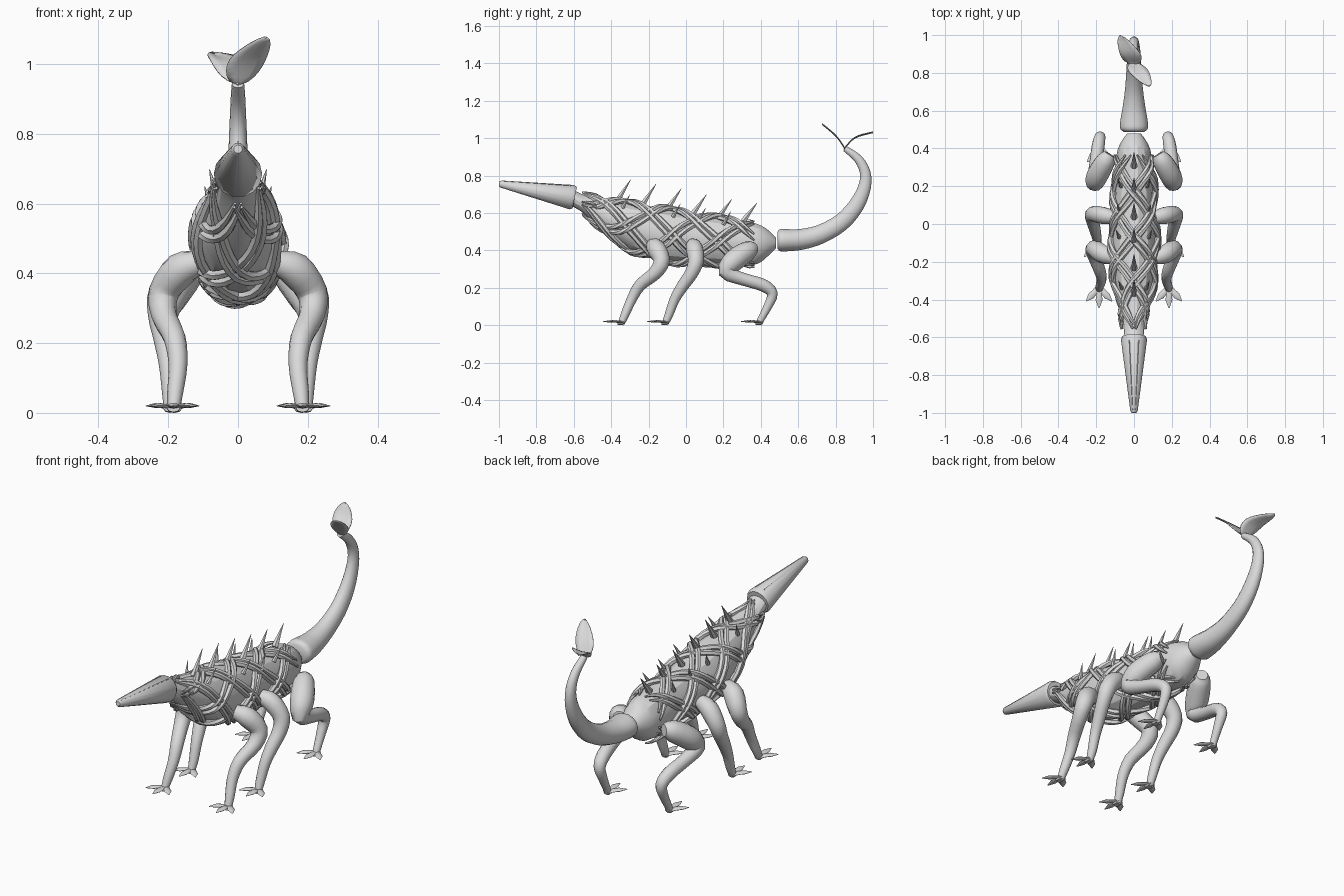
import bpy, math
from mathutils import Vector

if "Cube" in bpy.data.objects:
    bpy.data.objects.remove(bpy.data.objects["Cube"], do_unlink=True)

grey = bpy.data.materials.new("Pale grey")
grey.use_nodes = True
grey.diffuse_color = (0.7, 0.7, 0.7, 1)
grey.node_tree.nodes["Principled BSDF"].inputs["Base Color"].default_value = grey.diffuse_color


def add_mesh(name, verts, faces, angle=40):
    mesh = bpy.data.meshes.new(name)
    mesh.from_pydata(verts, [], faces)
    mesh.materials.append(grey)
    obj = bpy.data.objects.new(name, mesh)
    bpy.context.collection.objects.link(obj)
    bpy.ops.object.select_all(action='DESELECT')
    obj.select_set(True)
    bpy.context.view_layer.objects.active = obj
    bpy.ops.object.mode_set(mode='EDIT')
    bpy.ops.mesh.select_all(action='SELECT')
    bpy.ops.mesh.normals_make_consistent(inside=False)
    bpy.ops.object.mode_set(mode='OBJECT')
    bpy.ops.object.shade_smooth_by_angle(angle=math.radians(angle))
    return obj


def skin(name, rings, angle=40):
    """Bridge a list of equal rings and cap both ends."""
    n = len(rings[0])
    verts = [v for ring in rings for v in ring]
    faces = [(i * n + k, i * n + (k + 1) % n, (i + 1) * n + (k + 1) % n, (i + 1) * n + k)
             for i in range(len(rings) - 1) for k in range(n)]
    faces += [tuple(range(n)), tuple(range(len(verts) - n, len(verts)))]
    return add_mesh(name, verts, faces, angle)


def smooth(points, steps):
    """Catmull-Rom through tuples of any length."""
    p = [points[0]] + list(points) + [points[-1]]
    out = []
    for i in range(1, len(p) - 2):
        for s in range(steps):
            t = s / steps
            out.append(tuple(
                b + 0.5 * t * (c - a + t * (2 * a - 5 * b + 4 * c - d + t * (3 * (b - c) + d - a)))
                for a, b, c, d in zip(*p[i - 1:i + 3])))
    return out + [tuple(points[-1])]


def tube(name, stations, sides=10, wide=1.0, side_axis=(1, 0, 0), angle=40):
    """Tube through (x, y, z, radius) stations; an optional fifth value is the width factor."""
    pts = [Vector(s[:3]) for s in stations]
    rings = []
    for i, p in enumerate(pts):
        tangent = (pts[min(i + 1, len(pts) - 1)] - pts[max(i - 1, 0)]).normalized()
        u = Vector(side_axis)
        u = (u - tangent * u.dot(tangent)).normalized()
        v = tangent.cross(u)
        r = stations[i][3]
        w = stations[i][4] if len(stations[i]) > 4 else wide
        rings.append([p + r * (u * w * math.cos(a) + v * math.sin(a))
                      for a in (2 * math.pi * k / sides for k in range(sides))])
    return skin(name, rings, angle)


# Body stations: y, top, bottom, half width
body_stations = smooth([(-0.61, 0.73, 0.635, 0.05), (-0.55, 0.70, 0.60, 0.055),
                        (-0.45, 0.675, 0.51, 0.07), (-0.3, 0.65, 0.405, 0.105),
                        (-0.15, 0.63, 0.35, 0.12), (0.0, 0.60, 0.335, 0.113),
                        (0.15, 0.575, 0.33, 0.105), (0.28, 0.56, 0.32, 0.1),
                        (0.38, 0.545, 0.325, 0.09), (0.44, 0.51, 0.37, 0.065),
                        (0.48, 0.47, 0.41, 0.035)], 3)


def body_point(y, a, lift=0.0):
    for s, e in zip(body_stations, body_stations[1:]):
        if y <= e[0]:
            break
    t = (y - s[0]) / (e[0] - s[0])
    top, bottom, half = (s[i] + t * (e[i] - s[i]) for i in (1, 2, 3))
    return Vector(((half + lift) * math.cos(a), y,
                   (top + bottom) / 2 + ((top - bottom) / 2 + lift) * math.sin(a)))


skin("body", [[body_point(s[0], 2 * math.pi * k / 14) for k in range(14)]
              for s in body_stations], 25)

# Long tapered snout with a rounded nose and a collar
tube("snout", [(0, -1.0, 0.756, 0.012), (0, -0.99, 0.755, 0.019),
               (0, -0.61, 0.685, 0.068), (0, -0.595, 0.682, 0.06)], 14, 1.02)
for x, side in ((-1, "right"), (1, "left")):
    tube(side + "_snout_seam", [(x * 0.008, -0.985, 0.772, 0.002),
                                (x * 0.026, -0.615, 0.748, 0.003)], 4)

# Tail, starting with a blunt wide end and narrowing sideways
tube("tail", smooth([(0, 0.488, 0.455, 0.045, 1.2), (0, 0.505, 0.455, 0.061, 1.2),
                     (0, 0.55, 0.455, 0.06, 1.2), (0, 0.62, 0.46, 0.057, 1.05),
                     (0, 0.72, 0.487, 0.052, 0.9), (0, 0.83, 0.55, 0.048, 0.82),
                     (0, 0.91, 0.64, 0.043, 0.8), (0, 0.955, 0.74, 0.035, 0.8),
                     (0, 0.957, 0.82, 0.029, 0.85), (0, 0.92, 0.89, 0.024, 0.9),
                     (0, 0.85, 0.945, 0.016, 1.1)], 3), 14)


# Curved leaves at the tail tip
def leaf(name, spine, width):
    line = smooth(spine, 5)
    verts, faces = [], []
    for i, (x, y, z) in enumerate(line):
        t = i / (len(line) - 1)
        half = width * math.sin(math.pi * t ** 0.85) ** 0.8 if 0 < t < 1 else 0.002
        verts += [(x + half * k, y, z - 0.006 * (1 - abs(k))) for k in (-1, -0.5, 0, 0.5, 1)]
    for i in range(len(line) - 1):
        for k in range(4):
            a = i * 5 + k
            faces.append((a, a + 1, a + 6, a + 5))
    obj = add_mesh(name, verts, faces)
    solid = obj.modifiers.new("Thickness", 'SOLIDIFY')
    solid.thickness = 0.004


leaf("front_leaf", [(0, 0.855, 0.943), (0.028, 0.805, 1.015), (0.08, 0.73, 1.08)], 0.052)
leaf("back_leaf", [(0, 0.845, 0.943), (-0.022, 0.905, 1.005), (-0.073, 1.0, 1.033)], 0.055)

# Woven vines, paired strands winding both ways round the body
count, steps = 4, 36
for turn in (1, -1):
    for n in range(count):
        for pair in (-1, 1):
            path = []
            for i in range(steps + 1):
                t = i / steps
                a = math.pi / 2 + turn * (2 * math.pi * (n / count + 0.95 * t) + 0.15 * pair)
                weave = 0.009 + 0.006 * turn * math.sin(2 * math.pi * count * t + n)
                radius = 0.0145 * min(1, 0.3 + 8 * min(t, 1 - t))
                path.append((*body_point(-0.555 + 0.92 * t, a, weave), radius))
            tube("vine", path, 6, 1.0, (0, 1, 0), 50)

# Thorns: a tall row on the ridge and smaller rows on each side
for i in range(6):
    y = -0.37 + 0.135 * i
    length = 0.135 - 0.005 * i
    base = body_point(y, math.pi / 2)
    tip = base + Vector((0, 0.075, length * 0.88))
    tube("ridge_thorn", [(*base, 0.018), (*tip, 0.001)], 6)
    if i % 2 == 0 or i == 3:
        for angle in (0.27, 0.73):
            base = body_point(y + 0.03, math.pi * angle)
            tip = base + Vector((math.copysign(0.018, base.x), 0.04, 0.07))
            tube("side_thorn", [(*base, 0.012), (*tip, 0.001)], 6)

# Legs as (x, y, z, radius) paths on the left, mirrored to the right
front = [(0.11, -0.18, 0.43, 0.035), (0.165, -0.16, 0.41, 0.05), (0.212, -0.13, 0.345, 0.044),
         (0.212, -0.165, 0.28, 0.037), (0.182, -0.245, 0.215, 0.032),
         (0.172, -0.29, 0.14, 0.027), (0.18, -0.325, 0.06, 0.023), (0.185, -0.345, 0.012, 0.018)]
middle = [(0.11, 0.035, 0.43, 0.035), (0.165, 0.045, 0.41, 0.046), (0.215, 0.053, 0.345, 0.042),
          (0.222, 0.03, 0.28, 0.036), (0.21, -0.018, 0.21, 0.032),
          (0.2, -0.06, 0.14, 0.027), (0.195, -0.09, 0.06, 0.023), (0.195, -0.11, 0.012, 0.018)]
hind = [(0.13, 0.37, 0.41, 0.03), (0.15, 0.335, 0.4, 0.052), (0.195, 0.255, 0.345, 0.058),
        (0.212, 0.215, 0.285, 0.042), (0.205, 0.3, 0.248, 0.034), (0.19, 0.41, 0.215, 0.034),
        (0.18, 0.462, 0.17, 0.029), (0.178, 0.437, 0.1, 0.023), (0.18, 0.405, 0.04, 0.019),
        (0.18, 0.392, 0.012, 0.018)]

for label, path in (("front", front), ("middle", middle), ("hind", hind)):
    for side, m in (("left", 1), ("right", -1)):
        mirrored = [(m * x, y, z, r) for x, y, z, r in path]
        tube(f"{side}_{label}_leg", smooth(mirrored, 3), 12, 1.0, (1, 0, 0))
        # Flat pointed toes
        ax, ay = mirrored[-1][:2]
        for dx, dy in ((-0.065, -0.07), (0, -0.105), (0.065, -0.07)):
            toe = [(ax + dx * t, ay + 0.01 + dy * t, z, r) for t, z, r in
                   ((0, 0.016, 0.006), (0.4, 0.02, 0.006), (0.65, 0.021, 0.007), (1.05, 0.02, 0.001))]
            tube(f"{side}_{label}_toe", toe, 8, 2.6, (1, 0, 0))
        tube(f"{side}_{label}_heel", [(ax, ay - 0.02, 0.014, 0.012), (ax, ay + 0.012, 0.012, 0.012)],
             8, 1.6)
